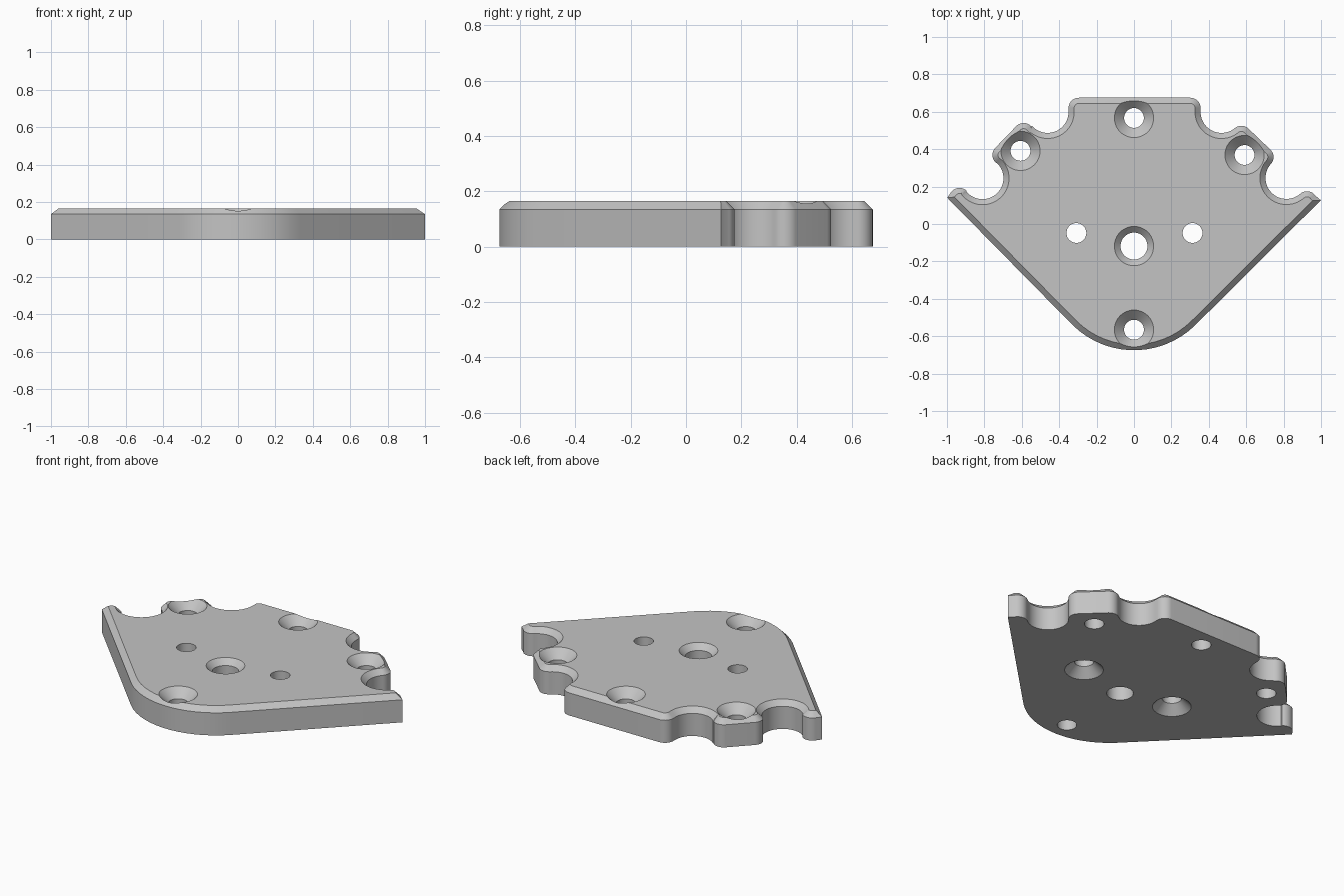
import bpy, bmesh, math
from mathutils import Vector

if "Cube" in bpy.data.objects:
    bpy.data.objects.remove(bpy.data.objects["Cube"])

TOP, SHOULDER, INSET = 0.165, 0.135, 0.03
SHIFT = -0.005

grey = bpy.data.materials.new("machined grey")
grey.diffuse_color = (0.55, 0.55, 0.55, 1)
grey.use_nodes = True
grey.node_tree.nodes["Principled BSDF"].inputs["Base Color"].default_value = grey.diffuse_color

# Outline arcs, counterclockwise: centre x, centre y, radius, start and end angle
ARCS = [
    (0, -0.203, 0.467, -135, -45),         # rounded nose
    (0.999, 0.132, 0, 0, 0),               # right wing tip
    (0.925, 0.125, 0.055, 35, 132),
    (0.815, 0.251, 0.112, -48, -222),      # right lower notch
    (0.691, 0.363, 0.055, -42, 45),        # right ear
    (0.574, 0.475, 0.055, 45, 129),
    (0.468, 0.604, 0.112, -51, -180),      # right upper notch
    (0.301, 0.625, 0.055, 0, 90),          # back edge
    (-0.295, 0.625, 0.055, 90, 180),
    (-0.462, 0.604, 0.112, 0, -138),       # left upper notch
    (-0.590, 0.490, 0.055, 42, 135),       # left ear
    (-0.702, 0.374, 0.055, 135, 229),
    (-0.810, 0.250, 0.112, 49, -139),      # left lower notch
    (-0.933, 0.143, 0.055, 41, 145),
    (-0.999, 0.146, 0, 0, 0),              # left wing tip
]


def outline():
    pts = []
    for cx, cy, r, a0, a1 in ARCS:
        n = max(1, round(abs(a1 - a0) / 6))
        for i in range(n + 1 if r else 1):
            a = math.radians(a0 + (a1 - a0) * i / n)
            p = Vector((cx + r * math.cos(a), cy + r * math.sin(a) + SHIFT))
            if not pts or (p - pts[-1]).length > 0.004:
                pts.append(p)
    return pts


def inset(pts, d):
    out = []
    for i, p in enumerate(pts):
        e0 = (p - pts[i - 1]).normalized()
        e1 = (pts[(i + 1) % len(pts)] - p).normalized()
        n0, n1 = Vector((-e0.y, e0.x)), Vector((-e1.y, e1.x))
        out.append(p + (n0 + n1) * d / (1 + n0.dot(n1)))
    return out


def make_object(name, bm):
    bmesh.ops.recalc_face_normals(bm, faces=bm.faces)
    mesh = bpy.data.meshes.new(name)
    bm.to_mesh(mesh)
    bm.free()
    mesh.materials.append(grey)
    obj = bpy.data.objects.new(name, mesh)
    bpy.context.collection.objects.link(obj)
    return obj


def loft(bm, rings):
    loops = [[bm.verts.new(p) for p in ring] for ring in rings]
    for lo, hi in zip(loops, loops[1:]):
        for i in range(len(lo)):
            j = (i + 1) % len(lo)
            bm.faces.new((lo[i], lo[j], hi[j], hi[i]))
    bm.faces.new(loops[0][::-1])
    bm.faces.new(loops[-1])


# Plate with a chamfered upper rim
base = outline()
rim = inset(base, INSET)
bm = bmesh.new()
loft(bm, [[(p.x, p.y, z) for p in ring]
          for ring, z in ((base, 0), (base, SHOULDER), (rim, TOP))])
plate = make_object("mounting_plate", bm)

# Countersunk holes: x, y, bore radius, countersink from below
HOLES = [
    (0, 0.572, 0.053, False), (0, -0.56, 0.053, False),
    (-0.607, 0.396, 0.053, False), (0.591, 0.374, 0.053, False),
    (0, -0.113, 0.072, False),
    (-0.308, -0.043, 0.053, True), (0.313, -0.043, 0.053, True),
]
WIDE, EXTRA = 0.105, 0.03
bm = bmesh.new()
for x, y, r, below in HOLES:
    profile = [(r, -EXTRA), (r, TOP - (WIDE - r)), (WIDE + EXTRA, TOP + EXTRA)]
    if below:
        profile = [(pr, TOP - z) for pr, z in reversed(profile)]
    loft(bm, [[(x + pr * math.cos(k * math.tau / 48),
                y + SHIFT + pr * math.sin(k * math.tau / 48), z) for k in range(48)]
              for pr, z in profile])
cutter = make_object("hole_cutter", bm)
cutter.hide_render = True

bpy.context.view_layer.objects.active = plate
plate.select_set(True)
mod = plate.modifiers.new("holes", 'BOOLEAN')
mod.operation, mod.solver, mod.object = 'DIFFERENCE', 'EXACT', cutter
bpy.ops.object.modifier_apply(modifier=mod.name)
bpy.data.objects.remove(cutter)
bpy.ops.object.shade_smooth_by_angle(angle=math.radians(30))
